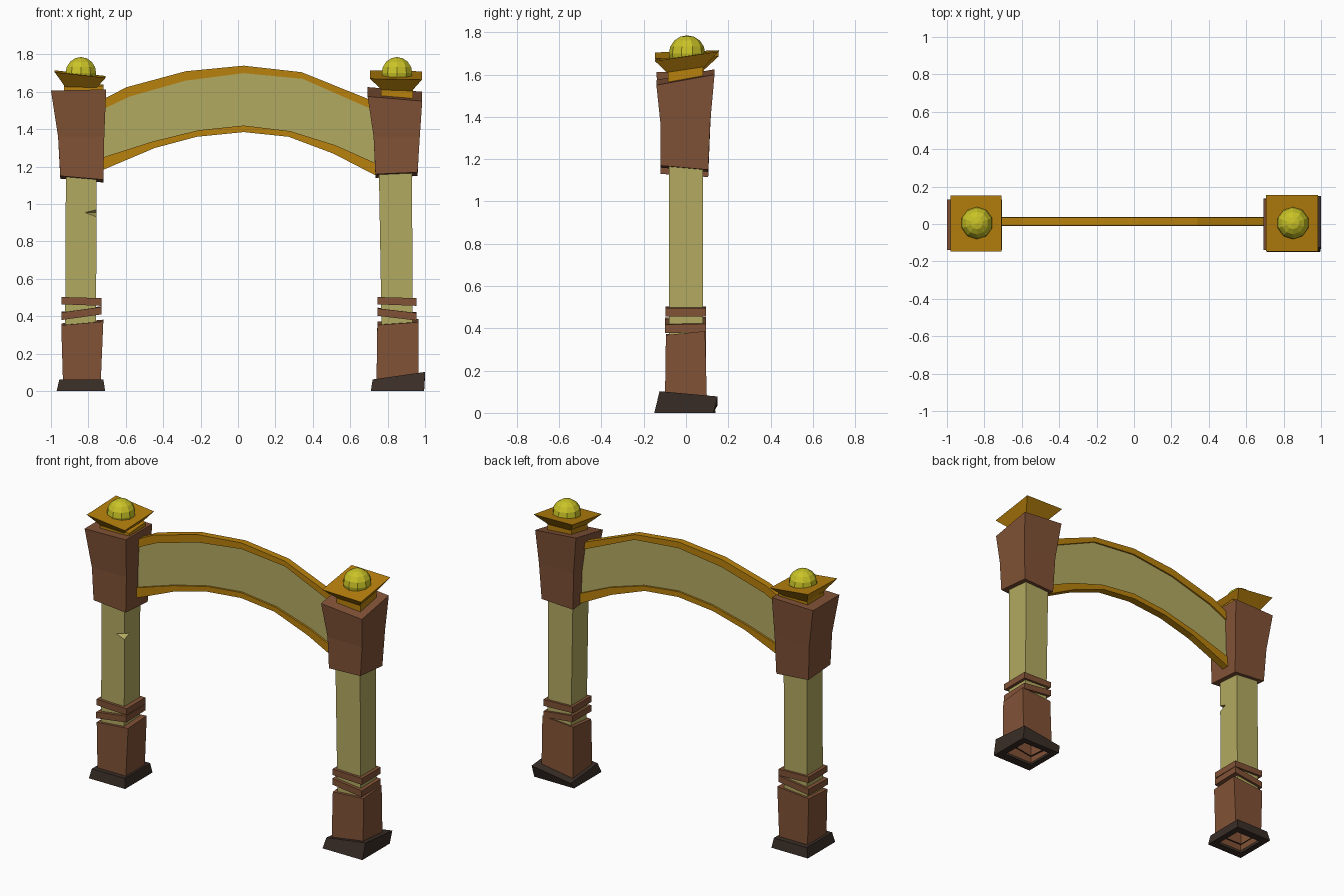
import bpy, bmesh

if "Cube" in bpy.data.objects:
    bpy.data.objects.remove(bpy.data.objects["Cube"])


def material(name, rgb):
    m = bpy.data.materials.new(name)
    m.diffuse_color = (*rgb, 1)
    m.use_nodes = True
    m.node_tree.nodes["Principled BSDF"].inputs["Base Color"].default_value = m.diffuse_color
    return m


TAN = material("tan_paint", (0.45, 0.40, 0.12))
BROWN = material("brown_wood", (0.22, 0.085, 0.037))
GOLD = material("gold_trim", (0.48, 0.22, 0.004))
DARK = material("dark_foot", (0.042, 0.027, 0.02))
YELLOW = material("yellow_ball", (0.58, 0.54, 0.02))


def finish(name, bm, mat):
    me = bpy.data.meshes.new(name)
    bm.to_mesh(me)
    bm.free()
    ob = bpy.data.objects.new(name, me)
    bpy.context.collection.objects.link(ob)
    if mat:
        me.materials.append(mat)
    return ob


def slab(name, mat, levels, bottom=True, top=True):
    """Stack of rectangles (x0, x1, y0, y1, z, rise along x, rise along y)."""
    bm = bmesh.new()
    rings = []
    for x0, x1, y0, y1, z, tx, ty in levels:
        corners = [(x0, y0, -1, -1), (x1, y0, 1, -1), (x1, y1, 1, 1), (x0, y1, -1, 1)]
        rings.append([bm.verts.new((x, y, z + (sx * tx + sy * ty) / 2)) for x, y, sx, sy in corners])
    for a, b in zip(rings, rings[1:]):
        for i in range(4):
            j = (i + 1) % 4
            bm.faces.new((a[i], a[j], b[j], b[i]))
    if bottom:
        bm.faces.new(rings[0][::-1])
    if top:
        bm.faces.new(rings[-1])
    return finish(name, bm, mat)


def band(name, mat, upper, lower, y0, y1):
    """Arched board between an upper and a lower outline in x, z."""
    bm = bmesh.new()
    face = bm.faces.new([bm.verts.new((x, y0, z)) for x, z in lower + upper[::-1]])
    ext = bmesh.ops.extrude_face_region(bm, geom=[face])
    for v in ext["geom"]:
        if isinstance(v, bmesh.types.BMVert):
            v.co.y = y1
    bmesh.ops.recalc_face_normals(bm, faces=bm.faces)
    return finish(name, bm, mat)


def ball(name, x):
    bm = bmesh.new()
    bmesh.ops.create_uvsphere(bm, u_segments=10, v_segments=8, radius=0.086)
    ob = finish(name, bm, YELLOW)
    ob.location = (x, 0.005, 1.70)


# Feet: hollow skewed rings
slab("left_foot", DARK, [(-.93, -.75, -.09, .09, 0, 0, 0), (-.97, -.71, -.14, .14, 0, 0, 0),
                         (-.955, -.72, -.13, .13, .062, 0, 0), (-.93, -.75, -.09, .09, .062, 0, 0)], False, False)
slab("right_foot", DARK, [(.75, .95, -.09, .09, 0, 0, 0), (.71, .995, -.15, .13, 0, 0, 0),
                          (.72, 1.0, -.125, .15, .07, .04, -.025), (.75, .95, -.09, .09, .07, .03, -.015)], False, False)

# Lower blocks
slab("left_lower_block", BROWN, [(-.935, -.735, -.1, .095, .02, 0, 0),
                                 (-.945, -.72, -.095, .095, .367, .02, .01)], bottom=False)
slab("right_lower_block", BROWN, [(.74, .965, -.1, .1, .02, 0, 0),
                                  (.745, .965, -.095, .09, .37, .015, .018)], bottom=False)

# Wrapped bands, tilted differently on each side
for side, x0, x1, tilt, z in (("left", -.945, -.73, .03, .397), ("right", .745, .955, -.025, .392)):
    slab(side + "_lower_band", BROWN, [(x0, x1, -.1, .095, z, tilt, .004), (x0, x1, -.1, .095, z + .04, tilt, .004)])
    slab(side + "_upper_band", BROWN, [(x0, x1, -.098, .095, .46, -.008, 0), (x0, x1, -.098, .095, .5, -.006, 0)])

# Shafts, with a chip cut from the left one
left_shaft = slab("left_shaft", TAN, [(-.925, -.76, -.08, .08, .2, 0, 0), (-.92, -.755, -.08, .08, 1.2, 0, 0)])
slab("right_shaft", TAN, [(.77, .935, -.08, .08, .2, 0, 0), (.753, .93, -.08, .08, 1.2, 0, 0)])
bm = bmesh.new()
v = [bm.verts.new(p) for p in [(-.72, -.12, .99), (-.72, -.12, .90), (-.83, -.09, .955), (-.757, -.03, .955)]]
bmesh.ops.convex_hull(bm, input=v)
bmesh.ops.recalc_face_normals(bm, faces=bm.faces)
cutter = finish("chip_cutter", bm, None)
cutter.hide_render = True
cutter.hide_viewport = True
mod = left_shaft.modifiers.new("chip", "BOOLEAN")
mod.operation = "DIFFERENCE"
mod.object = cutter

# Flared upper blocks
slab("left_upper_block", BROWN, [(-.95, -.72, -.12, .105, 1.133, -.02, -.015),
                                 (-.962, -.715, -.12, .115, 1.36, 0, 0),
                                 (-1.0, -.705, -.14, .13, 1.61, .006, 0)])
slab("right_upper_block", BROWN, [(.735, .96, -.12, .105, 1.155, .01, -.02),
                                  (.725, .972, -.12, .115, 1.37, 0, .02),
                                  (.693, .985, -.14, .135, 1.588, -.025, .05)])

# Plinths, flared trays and balls on top
slab("left_plinth", GOLD, [(-.93, -.72, -.085, .085, 1.59, 0, 0), (-.93, -.72, -.085, .085, 1.635, 0, .01)])
slab("right_plinth", GOLD, [(.765, .935, -.085, .08, 1.575, -.01, .03), (.765, .935, -.085, .08, 1.635, 0, .02)])
slab("left_tray", GOLD, [(-.925, -.755, -.085, .085, 1.625, -.005, 0),
                         (-.98, -.708, -.147, .153, 1.695, -.03, .01)])
slab("right_tray", GOLD, [(.77, .93, -.085, .08, 1.62, -.005, .025),
                          (.705, .983, -.147, .155, 1.69, -.006, .045)])
ball("left_ball", -.84)
ball("right_ball", .85)

# Arch board with top and bottom trims
top_outer = [(-.8, 1.52), (-.595, 1.625), (-.28, 1.71), (.03, 1.74), (.34, 1.705), (.8, 1.52)]
top_inner = [(-.8, 1.47), (-.58, 1.575), (-.28, 1.66), (.03, 1.70), (.345, 1.67), (.8, 1.47)]
low_upper = [(-.8, 1.225), (-.455, 1.335), (-.21, 1.395), (.03, 1.42), (.28, 1.39), (.52, 1.315), (.8, 1.19)]
low_lower = [(-.8, 1.15), (-.445, 1.30), (-.22, 1.36), (.03, 1.385), (.27, 1.36), (.51, 1.27), (.8, 1.12)]


def shift(line, dz):
    return [(x, z + dz) for x, z in line]


band("arch_board", TAN, shift(top_inner, .015), shift(low_upper, -.015), .0, .025)
band("arch_top_trim", GOLD, top_outer, top_inner, -.008, .035)
band("arch_bottom_trim", GOLD, low_upper, low_lower, -.012, .037)
